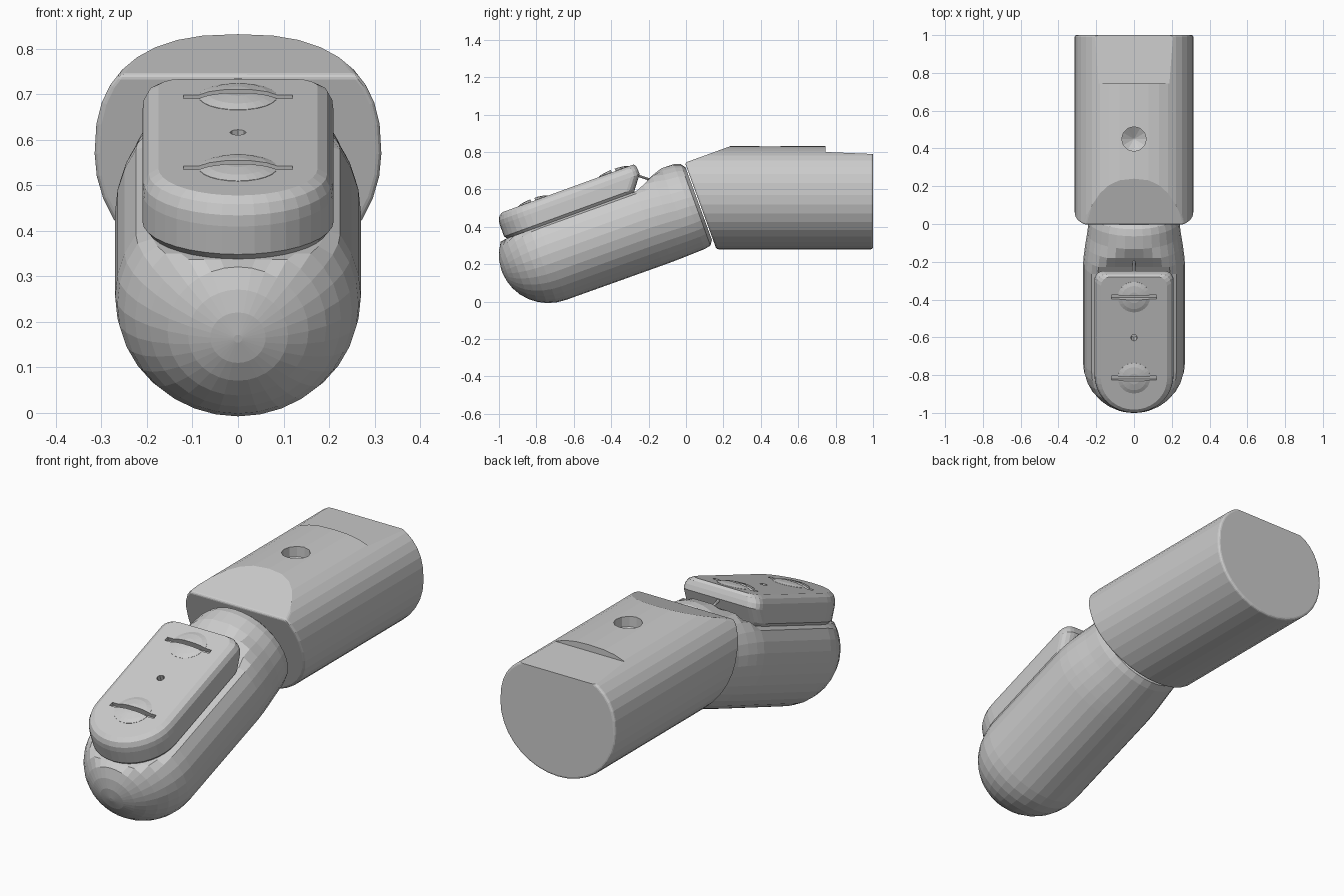
import bpy, bmesh
from math import sin, cos, pi, radians
from mathutils import Vector

if "Cube" in bpy.data.objects:
    bpy.data.objects.remove(bpy.data.objects["Cube"])

TILT = radians(20)   # the front segment is pitched up towards the joint


def finish(name, bm, tilt=0.0):
    bmesh.ops.recalc_face_normals(bm, faces=bm.faces)
    me = bpy.data.meshes.new(name)
    bm.to_mesh(me)
    bm.free()
    ob = bpy.data.objects.new(name, me)
    ob.rotation_euler.x = tilt
    bpy.context.collection.objects.link(ob)
    return ob


def loft(name, rings, tilt=0.0):
    """Skin a list of equal-length point rings and cap both ends."""
    bm = bmesh.new()
    vs = [[bm.verts.new(p) for p in r] for r in rings]
    n = len(rings[0])
    for a, b in zip(vs, vs[1:]):
        for i in range(n):
            j = (i + 1) % n
            bm.faces.new((a[i], a[j], b[j], b[i]))
    bm.faces.new(vs[0])
    bm.faces.new(vs[-1])
    return finish(name, bm, tilt)


def disc(y, z, r, n=24):
    return [(r * cos(2 * pi * i / n), y + r * sin(2 * pi * i / n), z) for i in range(n)]


def box(name, x, y0, y1, z0, z1, tilt=0.0):
    return loft(name, [[(-x, y0, z), (x, y0, z), (x, y1, z), (-x, y1, z)] for z in (z0, z1)], tilt)


def cut(ob, cutter):
    cutter.hide_render = True
    cutter.hide_viewport = True
    m = ob.modifiers.new("cut", 'BOOLEAN')
    m.operation = 'DIFFERENCE'
    m.solver = 'EXACT'
    m.object = cutter


# Rear segment: flat-topped oval section, trimmed by a slanted front and a sloped top
N = 36
section = []
for i in range(N):
    t = 2 * pi * i / N
    c, s = cos(t), sin(t)
    e = 2 / 2.5 if s > 0 else 1.0
    x = 0.315 * abs(c) ** e * (1 if c > 0 else -1)
    z = 0.57 + (0.262 * s ** e if s > 0 else 0.29 * s)
    section.append((x, z))
rear = loft("rear_segment", [[(x, y, z) for x, z in section] for y in (-0.3, 1.0)])
bm = bmesh.new()
bm.from_mesh(rear.data)
for co, no in (((0, 0.01, 0.70), (0, -cos(TILT), -sin(TILT))),
               ((0, 0.24, 0.832), (0, -sin(TILT), cos(TILT)))):
    res = bmesh.ops.bisect_plane(bm, geom=bm.verts[:] + bm.edges[:] + bm.faces[:],
                                 plane_co=Vector(co), plane_no=Vector(no), clear_outer=True)
    rim = [g for g in res["geom_cut"] if isinstance(g, bmesh.types.BMEdge)]
    bmesh.ops.holes_fill(bm, edges=rim, sides=0)
bmesh.ops.recalc_face_normals(bm, faces=bm.faces)
bm.to_mesh(rear.data)
bm.free()
bev = rear.modifiers.new("round_ends", 'BEVEL')
bev.width = 0.04
bev.segments = 3
bev.limit_method = 'ANGLE'
bev.angle_limit = radians(45)

# Rear segment: lowered back ledge and conical-bottomed hole
ledge = loft("ledge_cutter", [[(x, 0.745, 0.80), (x, 1.1, 0.785), (x, 1.1, 1.0), (x, 0.745, 1.0)]
                              for x in (-0.5, 0.5)])
cut(rear, ledge)
cut(rear, loft("hole_cutter", [disc(0.45, z, r, 12) for z, r in
                               ((0.74, 0.002), (0.78, 0.065), (0.95, 0.065))]))


# Front segment: capsule with a flat top that swells into a knuckle at the joint
def capsule_ring(u, hw, bottom, top, clamp):
    mid, h = (bottom + top) / 2, (top - bottom) / 2
    return [(hw * cos(2 * pi * i / 32), u, min(mid + h * sin(2 * pi * i / 32), clamp))
            for i in range(32)]


rings = []
for k in range(9):
    p = radians(88 - 11 * k)
    r = cos(p)
    rings.append(capsule_ring(-0.60 - 0.27 * sin(p), 0.27 * r, 0.49 - 0.262 * r, 0.49 + 0.262 * r, 0.645))
for ring in ((-0.05, 0.27, 0.225, 0.75, 0.645), (0.00, 0.266, 0.225, 0.745, 0.665),
             (0.06, 0.258, 0.226, 0.735, 0.695), (0.12, 0.248, 0.228, 0.72, 0.715),
             (0.19, 0.24, 0.23, 0.713, 0.72), (0.225, 0.23, 0.237, 0.70, 0.72),
             (0.243, 0.205, 0.262, 0.675, 0.72)):
    rings.append(capsule_ring(*ring))
loft("front_segment", rings, TILT)


# Cover plate: straight sides, round front, softened top edge
def plate_ring(v, inset, back):
    r, q = 0.21 - inset, 0.05
    pts = [(r * cos(pi + pi * i / 18), -0.585 + r * sin(pi + pi * i / 18), v) for i in range(19)]
    for cx, a0 in ((r - q, 0), (q - r, pi / 2)):
        pts += [(cx + q * cos(a0 + pi / 8 * i), back - q + q * sin(a0 + pi / 8 * i), v) for i in range(5)]
    return pts


plate = loft("cover_plate", [plate_ring(*p) for p in
                             ((0.645, 0.012, -0.06), (0.66, 0.0, -0.05), (0.725, 0.0, 0.0),
                              (0.75, 0.003, 0.0), (0.772, 0.014, -0.003), (0.785, 0.035, -0.012))], TILT)
cut(plate, loft("pin_hole_cutter", [disc(-0.355, v, 0.018, 8) for v in (0.73, 0.85)], TILT))

# Two slotted screws set into the plate
for tag, u in (("front", -0.583), ("rear", -0.126)):
    head = loft(tag + "_screw", [disc(u, v, r) for v, r in
                                 ((0.74, 0.086), (0.786, 0.086), (0.793, 0.065), (0.798, 0.03))], TILT)
    slot = box(tag + "_slot_cutter", 0.12, u - 0.011, u + 0.011, 0.765, 0.85, TILT)
    cut(head, slot)
    cut(plate, slot)

# Thin wire pin running from the plate into the knuckle
pin = loft("wire_pin", [[(0.008 * cos(a * pi / 4), u, v + 0.008 * sin(a * pi / 4)) for a in range(8)]
                        for u, v in ((-0.03, 0.735), (0.06, 0.665))], TILT)
